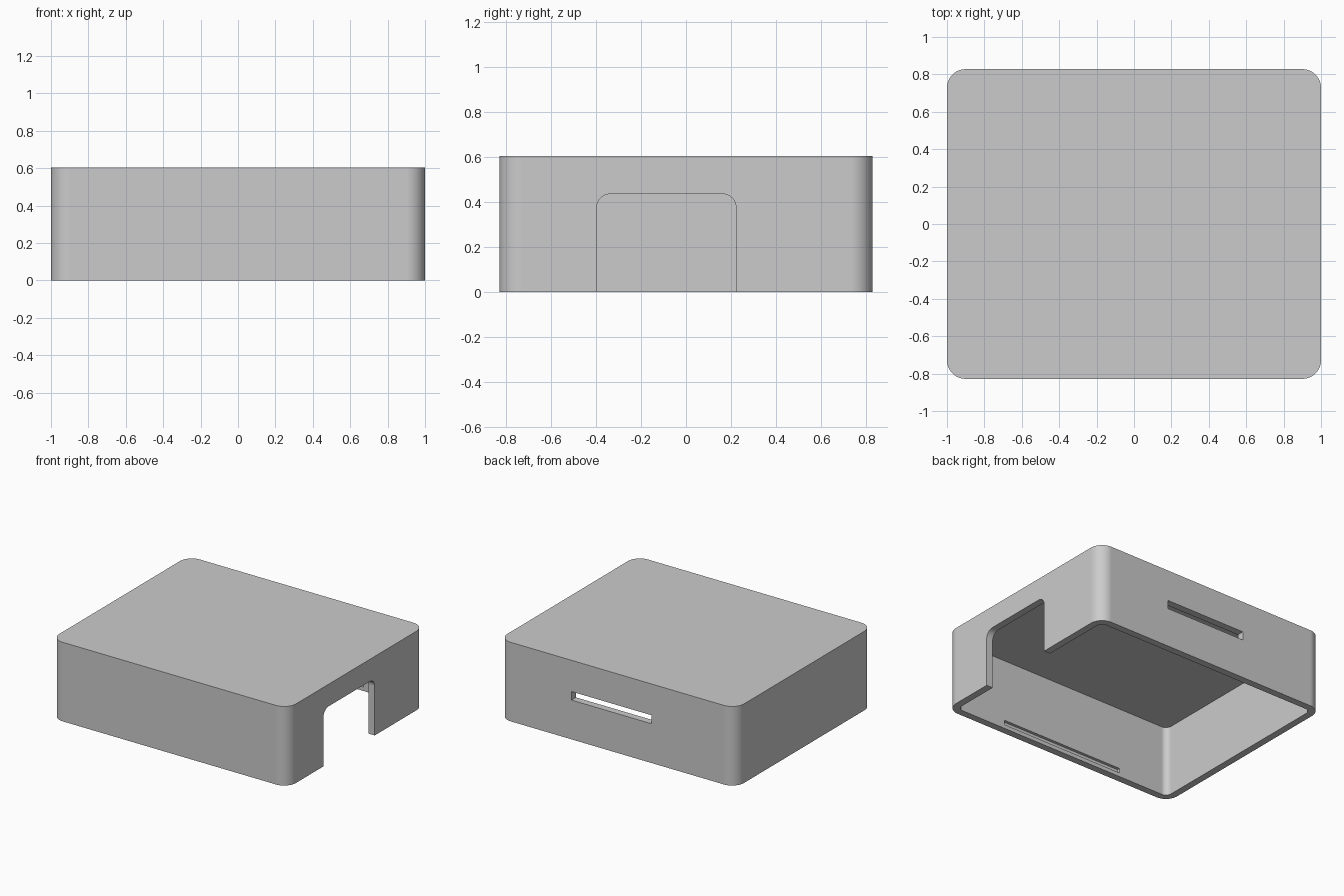
import bpy
import bmesh
from math import radians
from mathutils import Vector

if "Cube" in bpy.data.objects:
    bpy.data.objects.remove(bpy.data.objects["Cube"], do_unlink=True)

# Single grey plastic
GREY = (0.6, 0.6, 0.6, 1.0)
grey = bpy.data.materials.new("grey_plastic")
grey.use_nodes = True
grey.diffuse_color = GREY
for node in grey.node_tree.nodes:
    if node.type == 'BSDF_PRINCIPLED':
        node.inputs["Base Color"].default_value = GREY


def rounded_box(name, low, high, axis=2, radius=0.0):
    """Box between two corners, with the edges along one axis rounded."""
    low, high = Vector(low), Vector(high)
    size, centre = high - low, (low + high) / 2
    bm = bmesh.new()
    bmesh.ops.create_cube(bm, size=1)
    for v in bm.verts:
        v.co = Vector(a * b for a, b in zip(v.co, size)) + centre
    if radius:
        edges = [e for e in bm.edges
                 if abs((e.verts[0].co - e.verts[1].co)[axis]) > 1e-4]
        bmesh.ops.bevel(bm, geom=edges, offset=radius, segments=10,
                        profile=0.5, affect='EDGES')
    mesh = bpy.data.meshes.new(name)
    bm.to_mesh(mesh)
    bm.free()
    mesh.materials.append(grey)
    obj = bpy.data.objects.new(name, mesh)
    bpy.context.collection.objects.link(obj)
    return obj


def cut(target, cutter):
    """Subtract the cutter from the target and remove it."""
    cutter.hide_render = True
    mod = target.modifiers.new("cut", 'BOOLEAN')
    mod.operation = 'DIFFERENCE'
    mod.solver = 'EXACT'
    mod.object = cutter
    bpy.context.view_layer.objects.active = target
    bpy.ops.object.modifier_apply(modifier=mod.name)
    bpy.data.objects.remove(cutter, do_unlink=True)


HX, HY, H = 1.0, 0.828, 0.604   # half width, half depth, height
WALL, CEILING, ROUND = 0.054, 0.54, 0.1
IX, IY = HX - WALL, HY - WALL

# Outer shell, open underneath
cover = rounded_box("enclosure_cover", (-HX, -HY, 0), (HX, HY, H), 2, ROUND)
cut(cover, rounded_box("cavity", (-IX, -IY, -0.2), (IX, IY, CEILING),
                       2, ROUND - WALL))

# Tall arched opening in one side wall
cut(cover, rounded_box("side_opening", (0.8, -0.396, -0.3),
                       (1.2, 0.222, 0.435), 0, 0.06))

# Narrow slot through the back wall
cut(cover, rounded_box("back_slot", (-0.29, 0.7, 0.3), (0.388, 0.9, 0.365)))

# Shallow snap grooves inside the front and back walls
for side in (-1, 1):
    near, far = sorted((side * (IY - 0.05), side * (IY + 0.022)))
    cut(cover, rounded_box("snap_groove", (-0.52, near, 0.03),
                           (0.52, far, 0.065)))

# Smooth corners with crisp edges
bpy.ops.object.select_all(action='DESELECT')
cover.select_set(True)
bpy.context.view_layer.objects.active = cover
bpy.ops.object.shade_smooth_by_angle(angle=radians(30))
weighted = cover.modifiers.new("flat_panels", 'WEIGHTED_NORMAL')
weighted.keep_sharp = True
